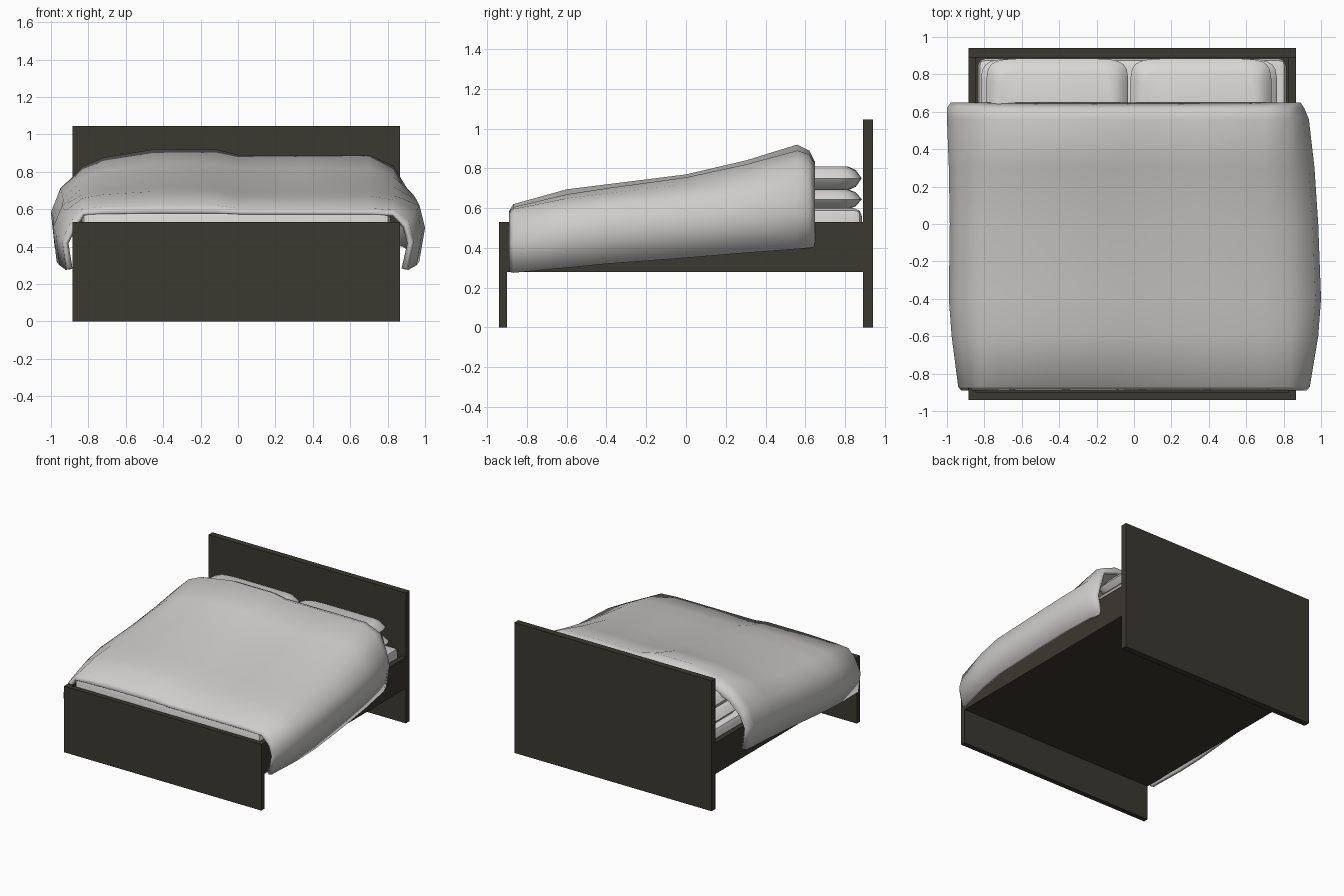
import bpy, bmesh, math

if "Cube" in bpy.data.objects:
    bpy.data.objects.remove(bpy.data.objects["Cube"])


def material(name, rgb):
    m = bpy.data.materials.new(name)
    m.diffuse_color = (*rgb, 1)
    m.use_nodes = True
    m.node_tree.nodes["Principled BSDF"].inputs["Base Color"].default_value = m.diffuse_color
    return m


DARK = material("dark wood", (0.042, 0.040, 0.029))
CLOTH = material("grey blanket", (0.62, 0.61, 0.60))
LINEN = material("white linen", (0.70, 0.69, 0.68))


def make(name, bm, mat, smooth=None):
    bmesh.ops.recalc_face_normals(bm, faces=bm.faces)
    me = bpy.data.meshes.new(name)
    bm.to_mesh(me)
    bm.free()
    me.materials.append(mat)
    ob = bpy.data.objects.new(name, me)
    bpy.context.collection.objects.link(ob)
    if smooth:
        bpy.ops.object.select_all(action='DESELECT')
        ob.select_set(True)
        bpy.context.view_layer.objects.active = ob
        bpy.ops.object.shade_smooth_by_angle(angle=math.radians(smooth))
    return ob


def box(name, x, y, z, mat, bevel=0):
    bm = bmesh.new()
    bmesh.ops.create_cube(bm, size=1)
    for v in bm.verts:
        v.co = [lo + (c + 0.5) * (hi - lo) for c, (lo, hi) in zip(v.co, (x, y, z))]
    if bevel:
        bmesh.ops.bevel(bm, geom=bm.edges[:], offset=bevel, segments=2,
                        profile=0.5, affect='EDGES')
    return make(name, bm, mat, 40 if bevel else None)


def loft(bm, rows, closed=False):
    vs = [[bm.verts.new(p) for p in r] for r in rows]
    n = len(rows[0])
    for a, b in zip(vs, vs[1:]):
        for i in range(n if closed else n - 1):
            j = (i + 1) % n
            bm.faces.new((a[i], a[j], b[j], b[i]))
    return vs


# Frame
X0, X1 = -0.885, 0.865
box("headboard", (X0, X1), (0.89, 0.94), (0, 1.045), DARK)
box("footboard", (X0, X1), (-0.94, -0.90), (0, 0.53), DARK)
box("left_rail", (X0, X0 + 0.04), (-0.90, 0.89), (0.28, 0.53), DARK)
box("right_rail", (X1 - 0.04, X1), (-0.90, 0.89), (0.28, 0.53), DARK)
box("bed_base", (X0 + 0.04, X1 - 0.04), (-0.90, 0.89), (0.28, 0.32), DARK)

# Mattress
box("mattress", (-0.835, 0.815), (-0.885, 0.885), (0.32, 0.60), LINEN, 0.04)


# Pillows: rounded rings, widest at the seam
def pillow(name, x0, x1, z0, z1):
    bm = bmesh.new()
    y0, y1 = 0.42, 0.885
    rings = []
    for inset, t in ((0.07, 0), (0.03, 0.15), (0, 0.5), (0.03, 0.85), (0.07, 1)):
        cx, cy, hx, hy = (x0 + x1) / 2, (y0 + y1) / 2, (x1 - x0) / 2 - inset, (y1 - y0) / 2 - inset
        ring = []
        for k in range(24):
            a = 2 * math.pi * (k + 0.5) / 24
            c, s = math.cos(a), math.sin(a)
            ring.append((cx + hx * math.copysign(abs(c) ** 0.3, c),
                         cy + hy * math.copysign(abs(s) ** 0.3, s),
                         z0 + t * (z1 - z0)))
        rings.append(ring)
    vs = loft(bm, rings, True)
    bm.faces.new(vs[0])
    bm.faces.new(vs[-1])
    make(name, bm, LINEN, 50)


for side, x0, x1 in (("left", -0.79, -0.03), ("right", -0.02, 0.735)):
    pillow(side + "_lower_pillow", x0 - 0.03 * (side == "left"), x1 + 0.03 * (side == "right"), 0.595, 0.695)
    pillow(side + "_upper_pillow", x0, x1, 0.69, 0.81)

# Blanket: stations of y, left x, right x, side z, left top z, right top z, hem z
STATIONS = [
    (-0.89, -0.925, 0.925, 0.51, 0.585, 0.58, 0.28),
    (-0.87, -0.94, 0.94, 0.54, 0.62, 0.605, 0.275),
    (-0.60, -0.975, 0.985, 0.59, 0.695, 0.67, 0.30),
    (-0.40, -0.99, 1.00, 0.62, 0.72, 0.70, 0.32),
    (0.00, -0.985, 0.985, 0.65, 0.77, 0.755, 0.35),
    (0.30, -0.99, 0.965, 0.68, 0.84, 0.82, 0.375),
    (0.56, -1.00, 0.935, 0.71, 0.92, 0.89, 0.395),
    (0.62, -1.00, 0.91, 0.70, 0.89, 0.87, 0.40),
    (0.65, -0.98, 0.89, 0.67, 0.83, 0.82, 0.405),
]
rows = []
for y, xl, xr, zs, tl, tr, zb in STATIONS:
    drop = lambda t, k: t - k * max(t - 0.55, 0.02)
    zm = zb + 0.6 * (zs - zb)
    rows.append([(x, y, z) for x, z in (
        (xl + 0.02, zb), (xl, zm), (xl + 0.05, zs), (-0.83, drop(tl, 0.25)),
        (-0.72, drop(tl, 0.12)), (-0.45, tl), (-0.12, tl), (0, tr), (0.35, tr),
        (0.70, tr), (0.83, drop(tr, 0.17)), (xr - 0.03, zs), (xr, zm), (xr - 0.03, zb))])
bm = bmesh.new()
loft(bm, rows)
blanket = make("blanket", bm, CLOTH, 60)
if sum(p.normal.z for p in blanket.data.polygons) < 0:
    blanket.data.flip_normals()
thick = blanket.modifiers.new("thickness", 'SOLIDIFY')
thick.thickness = 0.025
thick.offset = -1
